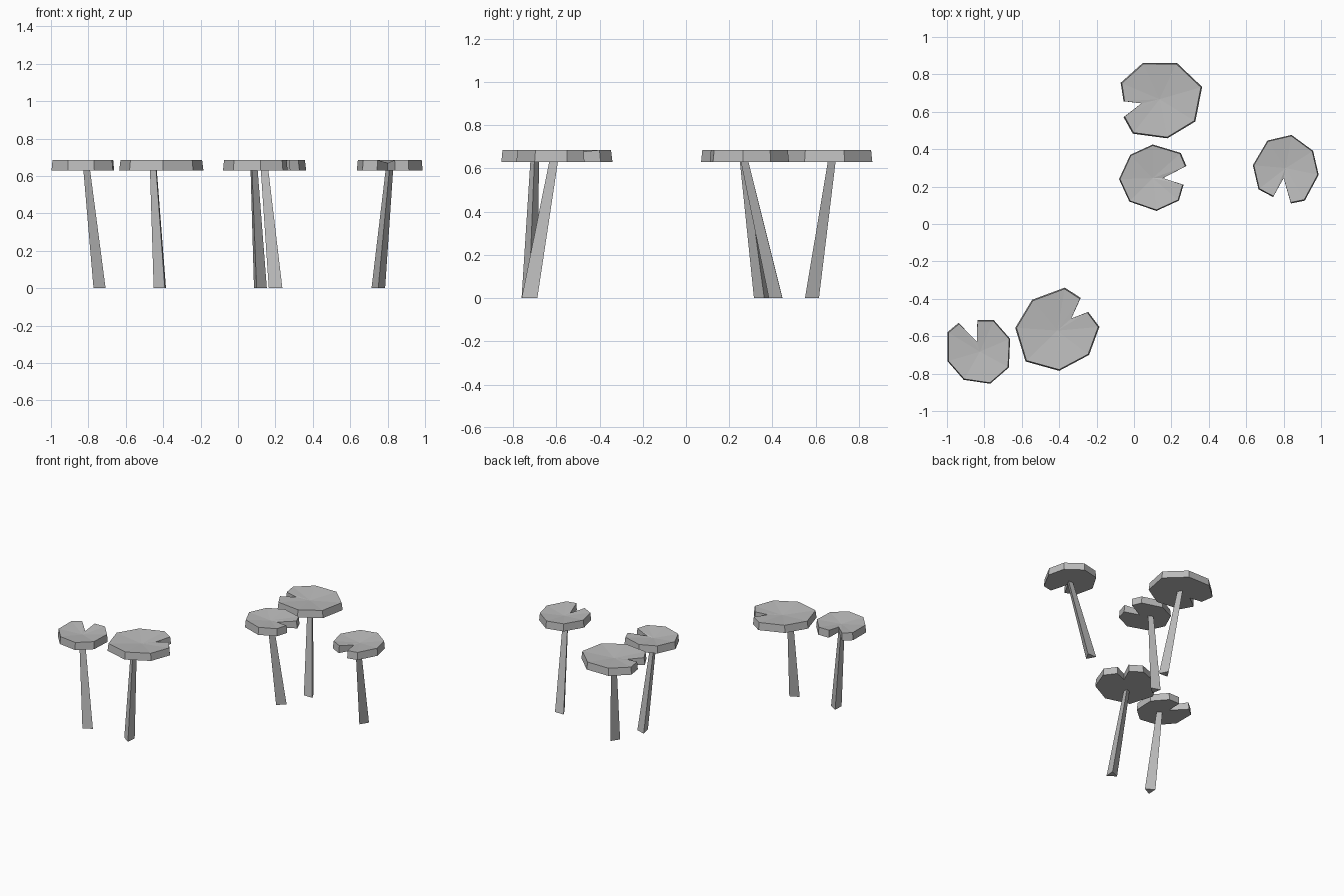
import bpy
import bmesh
from math import cos, sin, radians
from mathutils import Matrix, Vector

if "Cube" in bpy.data.objects:
    bpy.data.objects.remove(bpy.data.objects["Cube"], do_unlink=True)

grey = bpy.data.materials.new("plain_grey")
grey.use_nodes = True
colour = (0.5, 0.5, 0.5, 1)
grey.diffuse_color = colour
grey.node_tree.nodes["Principled BSDF"].inputs["Base Color"].default_value = colour

BASE, RIM = 0.63, 0.685

# Leaf outlines, measured from the tip of the notch (the first point)
SMALL = [(0, 0), (.125, .065), (.095, .135), (-.055, .18), (-.175, .125),
         (-.235, -.005), (-.18, -.125), (-.035, -.175), (.085, -.12), (.11, -.035)]
LARGE = [(0, 0), (.05, .11), (-.035, .165), (-.21, .1), (-.3, -.05),
         (-.245, -.23), (-.065, -.28), (.095, -.195), (.15, -.045), (.09, .035)]


def finish(bm, name):
    bmesh.ops.recalc_face_normals(bm, faces=bm.faces)
    mesh = bpy.data.meshes.new(name)
    bm.to_mesh(mesh)
    bm.free()
    mesh.materials.append(grey)
    obj = bpy.data.objects.new(name, mesh)
    bpy.context.collection.objects.link(obj)
    return obj


def leaf_pad(name, outline, centre, notch_z, tip, turn):
    """Flat-bottomed notched disc with a tapered rim and a shallow dished top."""
    bm = bmesh.new()
    place = Matrix.Translation((*tip, 0)) @ Matrix.Rotation(radians(turn), 4, 'Z')
    middle = Vector(centre)
    lower, upper = [], []
    for i, point in enumerate(outline):
        p = Vector(point)
        q = middle + (p - middle) * (0.97 if i else 1)
        lower.append(bm.verts.new(place @ Vector((*p, BASE))))
        upper.append(bm.verts.new(place @ Vector((*q, RIM if i else notch_z))))
    hub = bm.verts.new(place @ Vector((*centre, 0.667)))
    bm.faces.new(lower[::-1])
    for i in range(len(outline)):
        j = (i + 1) % len(outline)
        bm.faces.new((lower[i], lower[j], upper[j], upper[i]))
        bm.faces.new((upper[i], upper[j], hub))
    finish(bm, name)


def stem(name, foot, head, turn):
    """Leaning three-sided stalk that narrows upwards."""
    bm = bmesh.new()
    rings = []
    for (x, y), z, radius in ((foot, 0, 0.042), (head, 0.64, 0.023)):
        angles = [radians(turn + 120 * k) for k in range(3)]
        rings.append([bm.verts.new((x + radius * cos(a), y + radius * sin(a), z))
                      for a in angles])
    bm.faces.new(rings[0][::-1])
    bm.faces.new(rings[1])
    for k in range(3):
        n = (k + 1) % 3
        bm.faces.new((rings[0][k], rings[0][n], rings[1][n], rings[1][k]))
    finish(bm, name)


# name, large, notch tip, leaf turn, stem foot, stem head
PLANTS = [
    ("back", True, (.04, .645), 152, (.202, .573), (.142, .67)),
    ("middle", False, (.155, .245), 0, (.113, .354), (.082, .27)),
    ("left", False, (.8, .245), 258.5, (.75, .425), (.81, .275)),
    ("right", False, (-.84, -.63), 106.5, (-.75, -.725), (-.815, -.7)),
    ("front", True, (-.335, -.505), 0, (-.409, -.722), (-.448, -.61)),
]
for name, large, tip, turn, foot, head in PLANTS:
    if large:
        leaf_pad(name + "_leaf", LARGE, (-.075, -.065), .675, tip, turn)
    else:
        leaf_pad(name + "_leaf", SMALL, (-.055, 0), .669, tip, turn)
    stem(name + "_stem", foot, head, turn + (55 if large else 11))
